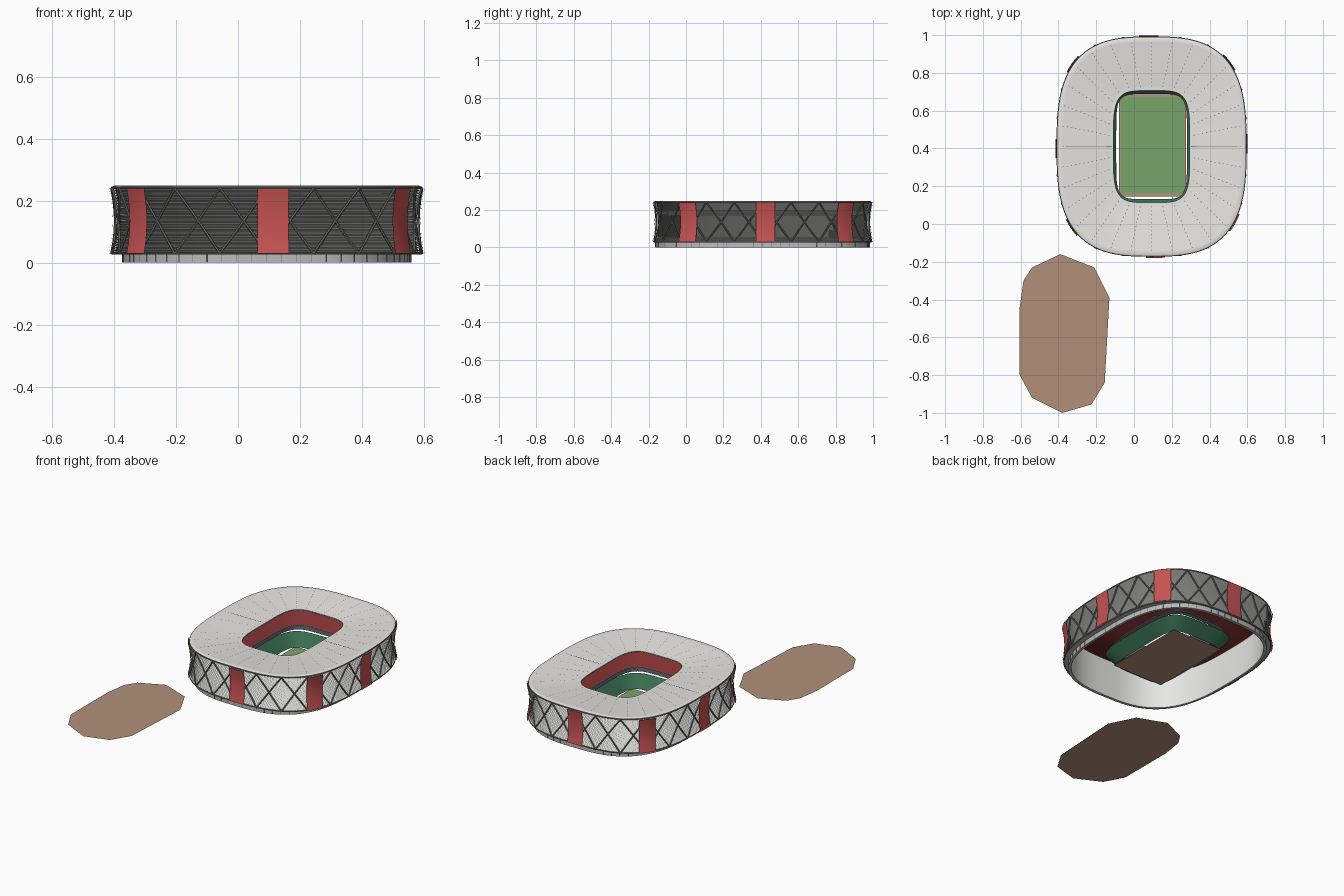
import bpy, bmesh, math
from mathutils import Vector

if "Cube" in bpy.data.objects:
    bpy.data.objects.remove(bpy.data.objects["Cube"])

CX, CY = 0.093, 0.41            # stadium centre
A, B, N = 0.499, 0.579, 2.95    # outer outline half sizes and squareness
LOW, HIGH = 0.03, 0.24          # facade bottom and top
OPEN = (0.203, 0.297, 4.5)      # roof opening


def material(name, r, g, b):
    m = bpy.data.materials.new(name)
    m.use_nodes = True
    m.diffuse_color = (r, g, b, 1)
    bsdf = next(n for n in m.node_tree.nodes if n.type == "BSDF_PRINCIPLED")
    bsdf.inputs["Base Color"].default_value = (r, g, b, 1)
    bsdf.inputs["Roughness"].default_value = 0.8
    return m


white = material("bright white", 0.86, 0.86, 0.84)
roof_white = material("roof off white", 0.8, 0.79, 0.76)
concrete = material("concrete grey", 0.5, 0.5, 0.5)
steel = material("steel grey", 0.2, 0.2, 0.19)
red = material("panel red", 0.57, 0.085, 0.085)
seat_red = material("seat red", 0.23, 0.03, 0.03)
seat_green = material("seat green", 0.04, 0.15, 0.08)
grass = material("grass green", 0.187, 0.37, 0.138)
earth = material("earth brown", 0.44, 0.28, 0.195)
slate = material("slate grey", 0.16, 0.17, 0.2)


def outline(a, b, n, count):
    """Rounded-rectangle points, evenly spaced around the outline."""
    raw = []
    for i in range(1601):
        t = math.tau * i / 1600
        c, s = math.cos(t), math.sin(t)
        raw.append(Vector((a * math.copysign(abs(c) ** (2 / n), c),
                           b * math.copysign(abs(s) ** (2 / n), s))))
    run = [0]
    for p, q in zip(raw, raw[1:]):
        run.append(run[-1] + (q - p).length)
    pts, k = [], 0
    for i in range(count):
        d = run[-1] * i / count
        while run[k + 1] <= d:
            k += 1
        p = raw[k].lerp(raw[k + 1], (d - run[k]) / (run[k + 1] - run[k]))
        pts.append((p.x + CX, p.y + CY))
    return pts


def smooth_shade(ob):
    bpy.ops.object.select_all(action="DESELECT")
    ob.select_set(True)
    bpy.context.view_layer.objects.active = ob
    bpy.ops.object.shade_smooth_by_angle(angle=math.radians(35))


def finish(name, bm, mat, smooth=False):
    me = bpy.data.meshes.new(name)
    bm.to_mesh(me)
    bm.free()
    me.materials.append(mat)
    ob = bpy.data.objects.new(name, me)
    bpy.context.collection.objects.link(ob)
    if smooth:
        smooth_shade(ob)


def loft(name, rings, mat, count=128):
    """Skin a stack of rings (a, b, n, z)."""
    bm = bmesh.new()
    rows = [[bm.verts.new((x, y, z)) for x, y in outline(a, b, n, count)]
            for a, b, n, z in rings]
    for p, q in zip(rows, rows[1:]):
        for j in range(count):
            k = (j + 1) % count
            bm.faces.new((p[j], p[k], q[k], q[j]))
    finish(name, bm, mat, smooth=True)


def tubes(name, paths, radius, mat, cyclic=False):
    cu = bpy.data.curves.new(name, "CURVE")
    cu.dimensions = "3D"
    cu.bevel_depth, cu.bevel_resolution = radius, 1
    cu.materials.append(mat)
    for path in paths:
        sp = cu.splines.new("POLY")
        sp.points.add(len(path) - 1)
        sp.use_cyclic_u = cyclic
        for pt, co in zip(sp.points, path):
            pt.co = (*co, 1)
    ob = bpy.data.objects.new(name, cu)
    bpy.context.collection.objects.link(ob)
    bpy.ops.object.select_all(action="DESELECT")
    ob.select_set(True)
    bpy.context.view_layer.objects.active = ob
    bpy.ops.object.convert(target="MESH")
    smooth_shade(bpy.context.view_layer.objects.active)


def plate(name, pts, z, mat):
    bm = bmesh.new()
    f = bm.faces.new([bm.verts.new((x, y, z)) for x, y in pts])
    f.normal_update()
    if f.normal.z < 0:
        f.normal_flip()
    finish(name, bm, mat)


def rect(x0, x1, y0, y1):
    return [(x0, y0), (x1, y0), (x1, y1), (x0, y1)]


def skin(z, offset=0.0):
    """Facade ring at a height, drawn in at the waist."""
    t = (z - LOW) / (HIGH - LOW)
    w = offset - 0.012 * (1 - (2 * t - 1) ** 2)
    return (A + w, B + w, N, z)


def lerp_ring(p, q, t):
    return tuple(u + (v - u) * t for u, v in zip(p, q))


# Louvred facade: ledges above, sloping undersides below
SLATS = 40
pitch = (HIGH - LOW) / SLATS
rings = []
for k in range(SLATS):
    z = LOW + k * pitch
    rings += [skin(z), skin(z + 0.0005, -0.012)]
rings.append(skin(HIGH))
loft("louvred_facade", rings, white)

# Inner wall and base ring
base = (0.466, 0.574, 2.9)
foot = (0.452, 0.556, 2.9, 0.0)
loft("inner_wall", [(0.468, 0.548, N, HIGH - 0.005), foot], white)
loft("base_ring", [foot, (*base, 0.0), (*base, LOW), (A, B, N, LOW)], concrete)
tubes("base_posts", [[(*p, 0.001), (*p, LOW)] for p in outline(*base, 72)], 0.0012, steel)

# Roof with shallow concentric ribs
edge, inner = (A - 0.008, B - 0.008, N, 0.249), (*OPEN, 0.242)
RIBS = 9
roof = [skin(HIGH), (A, B, N, 0.246), edge]
for k in range(1, RIBS):
    a, b, n, z = lerp_ring(edge, inner, k / RIBS)
    roof += [(a + 0.008, b + 0.008, n, z + 0.001), (a, b, n, z - 0.001)]
roof += [inner, (*OPEN, 0.234), (A - 0.02, B - 0.02, N, 0.234)]
loft("roof", roof, roof_white)


def rim(name, a, b, n, z, radius):
    tubes(name, [[(x, y, z) for x, y in outline(a, b, n, 128)]], radius, steel, True)


rim("roof_outer_rim", A, B, N, 0.243, 0.004)
rim("roof_inner_rim", *OPEN, 0.24, 0.002)
rim("facade_foot_rim", A, B, N, LOW, 0.004)

# Small roof fixings set out along spokes
bm = bmesh.new()
for k in range(1, 13):
    a, b, n, z = lerp_ring(edge, inner, k / 13)
    for x, y in outline(a, b, n, 32):
        d = Vector((x - CX, y - CY)).normalized()
        s = Vector((-d.y, d.x))
        corners = [d * u * 0.004 + s * v * 0.0016 for u, v in ((-1, -1), (1, -1), (1, 1), (-1, 1))]
        bm.faces.new([bm.verts.new((x + c.x, y + c.y, z + 0.0025)) for c in corners])
finish("roof_fixings", bm, steel)
for side, s in (("right", -1), ("left", 1)):
    plate(f"roof_joint_{side}", rect(CX + s * 0.21, CX + s * 0.455, CY - 0.0015, CY + 0.0015),
          0.2505, steel)

# Diagonal lattice over the facade
FINE, BAYS, LEVELS = 720, 24, 6
levels = [LOW + (HIGH - LOW) * i / LEVELS for i in range(LEVELS + 1)]
grid = [outline(*skin(z, 0.003)[:3], FINE) for z in levels]
step = FINE // BAYS
lattice = []
for bay in range(BAYS):
    for way in (-1, 1):
        lattice.append([(*grid[i][(bay * step + way * i * step // LEVELS) % FINE], z)
                        for i, z in enumerate(levels)])
tubes("facade_lattice", lattice, 0.004, steel)

# Eight red panels around the facade
spots = [(0.112, -0.17), (0.53, 0.005), (0.59, 0.425), (0.515, 0.865),
         (0.08, 0.99), (-0.325, 0.85), (-0.405, 0.40), (-0.312, -0.01)]
front = [outline(*skin(z, 0.01)[:3], FINE) for z in levels]
bm = bmesh.new()
for sx, sy in spots:
    mid = min(range(FINE), key=lambda i: math.hypot(front[0][i][0] - sx, front[0][i][1] - sy))
    cols = [(mid + o) % FINE for o in range(-10, 11, 4)]
    rows = [[bm.verts.new((*front[i][c], z)) for c in cols] for i, z in enumerate(levels)]
    for p, q in zip(rows, rows[1:]):
        for j in range(len(cols) - 1):
            bm.faces.new((p[j], p[j + 1], q[j + 1], q[j]))
finish("red_panels", bm, red, smooth=True)

# Seating tiers and the band between them
loft("upper_stand", [(0.462, 0.542, 3, 0.23), (0.208, 0.302, 4.5, 0.142)], seat_red)
loft("stand_fascia", [(0.208, 0.302, 4.5, 0.142), (0.205, 0.299, 4.5, 0.14),
                      (0.207, 0.301, 4.5, 0.113), (0.23, 0.324, 4.4, 0.118)], slate)
loft("lower_stand", [(0.255, 0.345, 4.4, 0.078), (0.187, 0.278, 6, 0.008)], seat_green)

# Playing field on an earth slab
plate("field_slab", rect(-0.08, 0.275, 0.145, 0.685), 0.003, earth)
plate("field_grass", rect(-0.07, 0.264, 0.165, 0.672), 0.006, grass)

# Separate patch of ground beside the stadium
plate("ground_patch", [(-0.39, -0.16), (-0.21, -0.23), (-0.13, -0.39), (-0.155, -0.84),
                       (-0.225, -0.955), (-0.38, -1.0), (-0.54, -0.92), (-0.605, -0.8),
                       (-0.605, -0.44), (-0.585, -0.3), (-0.54, -0.23)], 0.001, earth)
